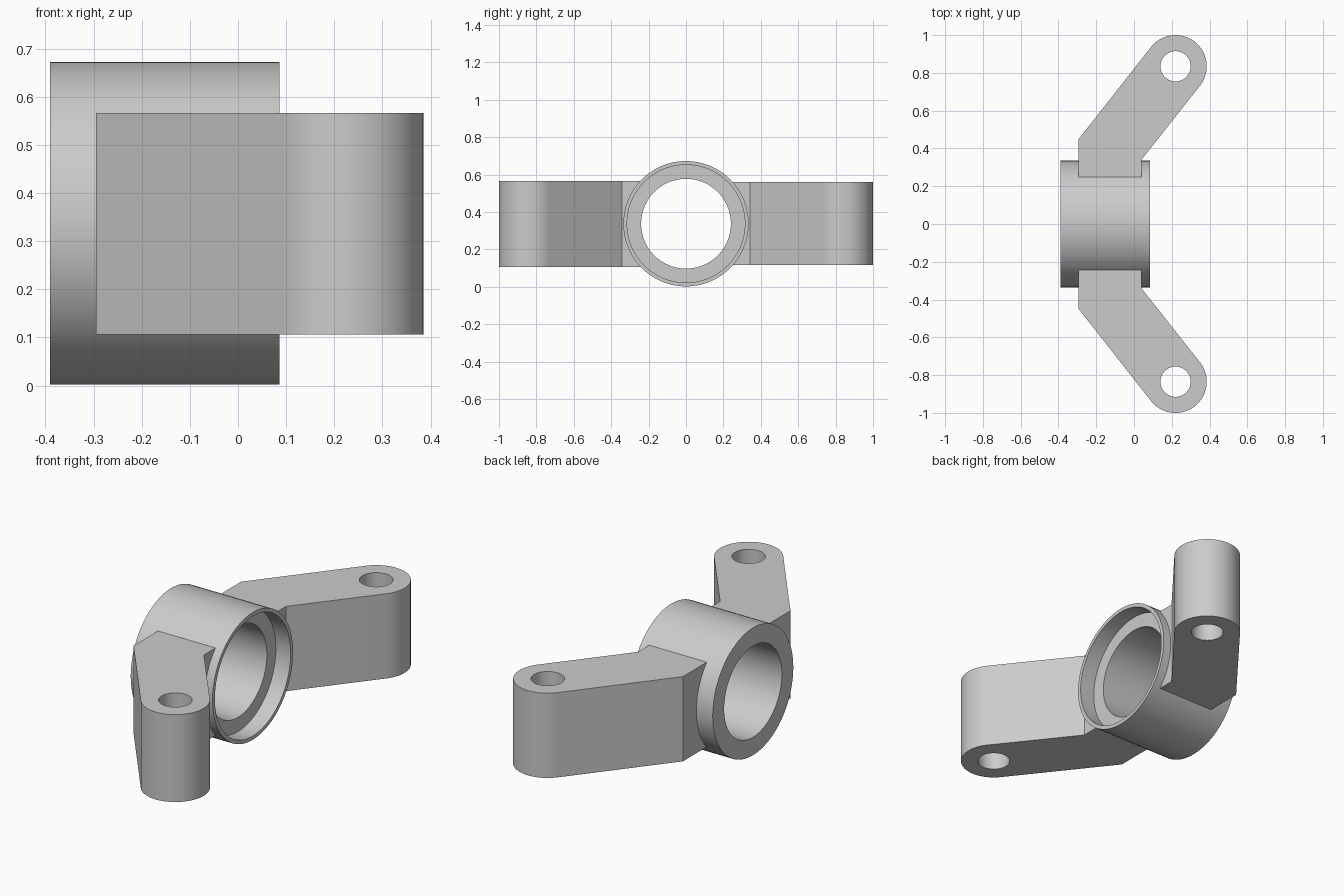
import bpy, bmesh, math
from mathutils import Matrix, Vector

cube = bpy.data.objects.get("Cube")
if cube:
    bpy.data.objects.remove(cube, do_unlink=True)

AXIS_Z = 0.337          # height of the barrel axis
OUTER, BORE, RECESS = 0.335, 0.24, 0.315

grey = bpy.data.materials.new("plain grey")
grey.use_nodes = True
grey.diffuse_color = (0.6, 0.6, 0.6, 1)
grey.node_tree.nodes["Principled BSDF"].inputs["Base Color"].default_value = (0.6, 0.6, 0.6, 1)


def add_object(name, bm):
    bmesh.ops.recalc_face_normals(bm, faces=bm.faces)
    mesh = bpy.data.meshes.new(name)
    bm.to_mesh(mesh)
    bm.free()
    mesh.materials.append(grey)
    obj = bpy.data.objects.new(name, mesh)
    bpy.context.collection.objects.link(obj)
    return obj


def activate(obj):
    bpy.ops.object.select_all(action='DESELECT')
    obj.select_set(True)
    bpy.context.view_layer.objects.active = obj


def smooth(obj):
    activate(obj)
    bpy.ops.object.shade_smooth_by_angle(angle=math.radians(30))


def cylinder(name, radius, depth, matrix):
    bm = bmesh.new()
    bmesh.ops.create_cone(bm, cap_ends=True, segments=96, radius1=radius,
                          radius2=radius, depth=depth, matrix=matrix)
    obj = add_object(name, bm)
    obj.hide_render = True
    return obj


def cut(obj, cutter):
    mod = obj.modifiers.new("cut", 'BOOLEAN')
    mod.operation, mod.solver, mod.object = 'DIFFERENCE', 'EXACT', cutter
    activate(obj)
    bpy.ops.object.modifier_apply(modifier=mod.name)
    bpy.data.objects.remove(cutter, do_unlink=True)


# Barrel: closed section spun about the x axis, with a recess at the +x end
bm = bmesh.new()
section = [(-0.39, BORE), (-0.39, OUTER), (0.086, OUTER),
           (0.086, RECESS), (0.0, RECESS), (0.0, BORE)]
verts = [bm.verts.new((x, 0, AXIS_Z + r)) for x, r in section]
edges = [bm.edges.new((verts[i - 1], verts[i])) for i in range(len(verts))]
bmesh.ops.spin(bm, geom=verts + edges, cent=(0, 0, AXIS_Z), axis=(1, 0, 0),
               angle=math.tau, steps=96, use_merge=True)
bmesh.ops.remove_doubles(bm, verts=bm.verts, dist=1e-5)
smooth(add_object("barrel", bm))


# Arms: bent lug with a rounded, drilled end, trimmed to the barrel
def arm(name, side, bottom, top):
    eye = Vector((0.22, 0.835))
    radius, hole = 0.165, 0.08
    slope = math.atan2(0.49, 0.385)
    start = slope - math.pi / 2
    outline = [(-0.295, 0.2), (0.04, 0.2), (0.04, 0.341)]
    for i in range(41):
        a = start + math.pi * i / 40
        outline.append((eye.x + radius * math.cos(a), eye.y + radius * math.sin(a)))
    outline.append((-0.295, 0.447))
    bm = bmesh.new()
    face = bm.faces.new([bm.verts.new((x, side * y, bottom)) for x, y in outline])
    new = bmesh.ops.extrude_face_region(bm, geom=[face])["geom"]
    bmesh.ops.translate(bm, vec=(0, 0, top - bottom),
                        verts=[v for v in new if isinstance(v, bmesh.types.BMVert)])
    obj = add_object(name, bm)
    cut(obj, cylinder("pin_cutter", hole, 2, Matrix.Translation((eye.x, side * eye.y, AXIS_Z))))
    cut(obj, cylinder("barrel_cutter", 0.326, 2, Matrix.Translation((0, 0, AXIS_Z))
                      @ Matrix.Rotation(math.pi / 2, 4, 'Y')))
    smooth(obj)


arm("front_arm", -1, 0.106, 0.566)
arm("back_arm", 1, 0.115, 0.561)
